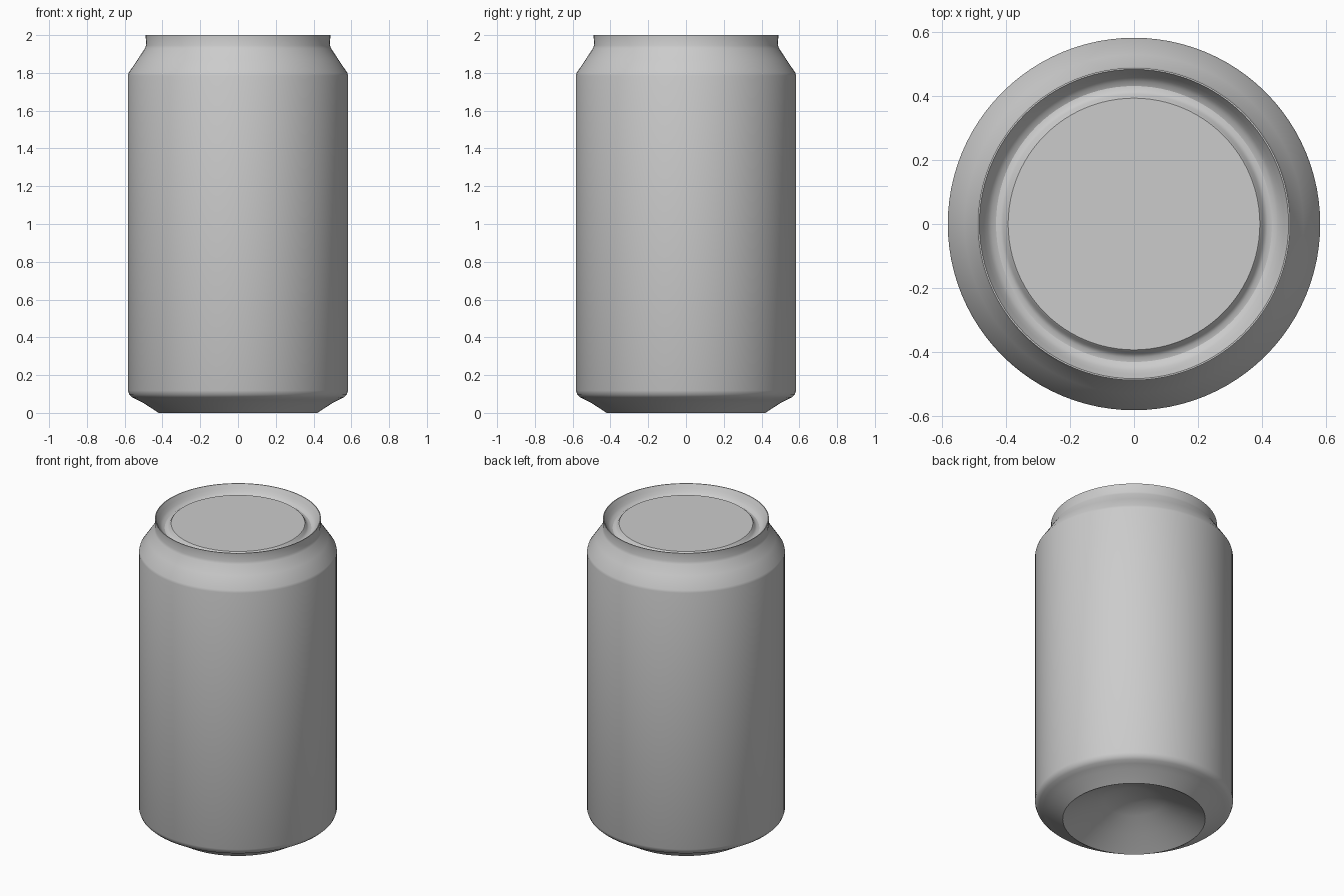
import bpy, bmesh, math

cube = bpy.data.objects.get("Cube")
if cube:
    bpy.data.objects.remove(cube, do_unlink=True)

SIDES = 96

# Single bare metal colour
metal = bpy.data.materials.new("plain_grey_metal")
metal.use_nodes = True
grey = (0.6, 0.6, 0.6, 1)
metal.diffuse_color = grey
metal.node_tree.nodes["Principled BSDF"].inputs["Base Color"].default_value = grey


def lathe(name, profile, angle=30):
    """Revolve (radius, height) points about z; a zero radius closes the end."""
    bm = bmesh.new()
    verts = [bm.verts.new((r, 0, z)) for r, z in profile]
    edges = [bm.edges.new(pair) for pair in zip(verts, verts[1:])]
    bmesh.ops.spin(bm, geom=verts + edges, cent=(0, 0, 0), axis=(0, 0, 1),
                   angle=math.tau, steps=SIDES, use_duplicate=False)
    bmesh.ops.remove_doubles(bm, verts=bm.verts, dist=0.0002)
    mesh = bpy.data.meshes.new(name)
    bm.to_mesh(mesh)
    bm.free()
    obj = bpy.data.objects.new(name, mesh)
    bpy.context.collection.objects.link(obj)
    mesh.materials.append(metal)
    bpy.ops.object.select_all(action="DESELECT")
    obj.select_set(True)
    bpy.context.view_layer.objects.active = obj
    bpy.ops.object.shade_smooth_by_angle(angle=math.radians(angle))
    return obj


# Side wall: base chamfer, straight body, sloped shoulder and neck band
lathe("can_body", [
    (0.42, 0), (0.5, 0.052), (0.535, 0.07), (0.56, 0.082), (0.575, 0.096),
    (0.583, 0.118), (0.583, 1.785), (0.579, 1.8), (0.53, 1.873),
    (0.493, 1.93), (0.487, 1.945), (0.489, 2.0)], 40)

# Lid: thin rim, sloped inner wall, rounded groove and raised flat panel
lathe("can_lid", [
    (0, 1.967), (0.394, 1.967), (0.4, 1.961), (0.407, 1.948), (0.418, 1.94),
    (0.432, 1.938), (0.446, 1.944), (0.458, 1.956), (0.47, 1.975),
    (0.484, 2.0), (0.489, 2.0)])

# Underside: hollow cone with a small flat centre
lathe("can_base", [
    (0.42, 0), (0.3, 0.068), (0.18, 0.125), (0.09, 0.162), (0, 0.162)])
